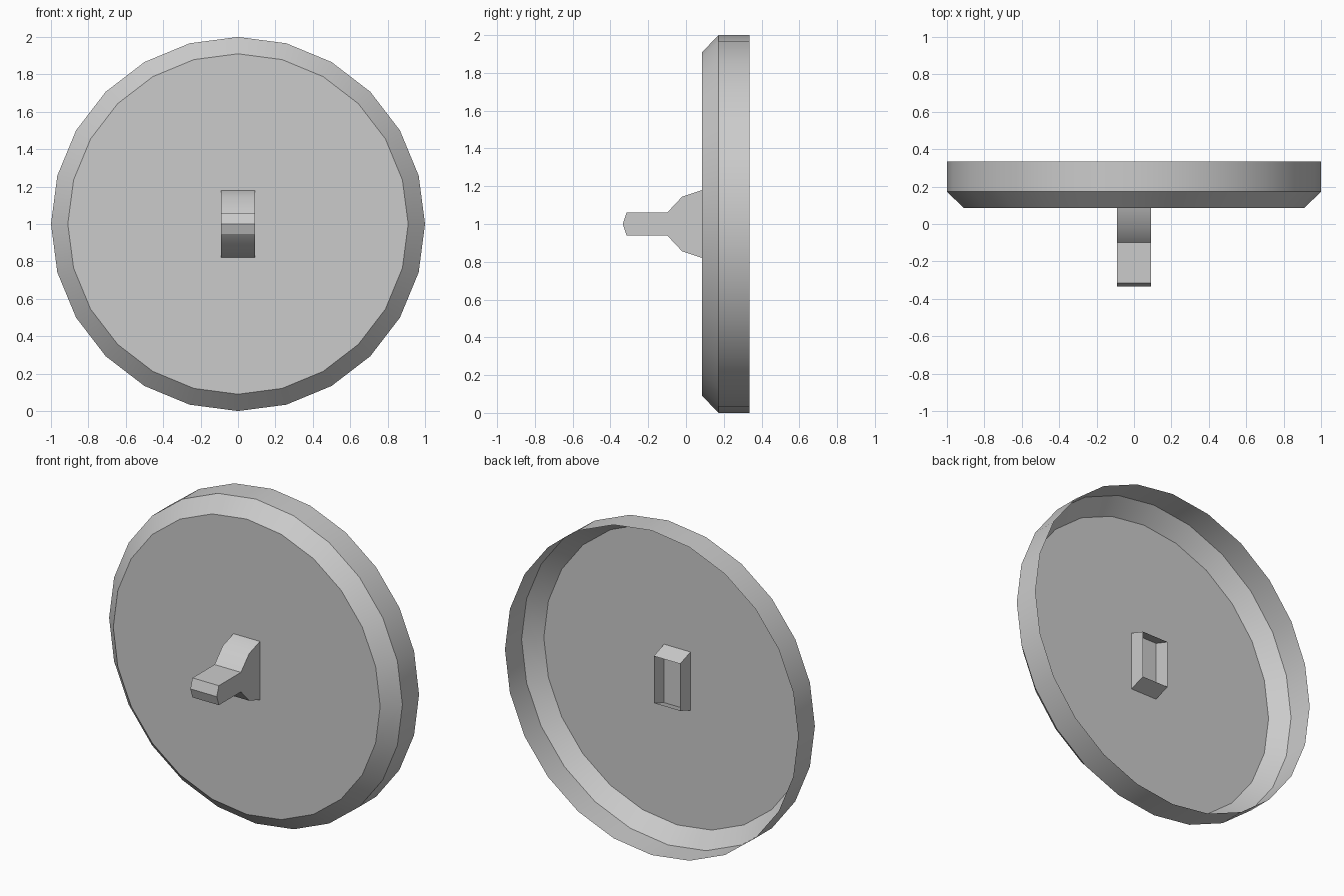
import bpy, bmesh, math

cube = bpy.data.objects.get("Cube")
if cube:
    bpy.data.objects.remove(cube, do_unlink=True)

grey = bpy.data.materials.new("plain grey")
grey.use_nodes = True
grey.diffuse_color = (0.6, 0.6, 0.6, 1)
grey.node_tree.nodes["Principled BSDF"].inputs["Base Color"].default_value = (0.6, 0.6, 0.6, 1)

MID = 1.0      # height of the centre axis
FACE_Y = 0.085  # plane of the dish face


def loft(name, rings, cap_first):
    """Skin a list of equal closed rings; optionally cap the first one."""
    bm = bmesh.new()
    loops = [[bm.verts.new(p) for p in ring] for ring in rings]
    n = len(loops[0])
    if cap_first:
        bm.faces.new(loops[0])
    for a, b in zip(loops, loops[1:]):
        for i in range(n):
            j = (i + 1) % n
            bm.faces.new((a[i], a[j], b[j], b[i]))
    bm.normal_update()
    mesh = bpy.data.meshes.new(name)
    bm.to_mesh(mesh)
    bm.free()
    mesh.materials.append(grey)
    obj = bpy.data.objects.new(name, mesh)
    bpy.context.collection.objects.link(obj)
    bpy.ops.object.select_all(action='DESELECT')
    obj.select_set(True)
    bpy.context.view_layer.objects.active = obj
    bpy.ops.object.shade_smooth_by_angle(angle=math.radians(30))
    return obj


def circle(r, y, n=24):
    return [(r * math.sin(math.tau * i / n), y, MID - r * math.cos(math.tau * i / n))
            for i in range(n)]


def rectangle(y, half_z, half_x=0.09):
    return [(x * half_x, y, MID + z * half_z)
            for x, z in ((-1, -1), (1, -1), (1, 1), (-1, 1))]


# Thin dish: flat face, bevelled edge and straight rim, open at the back
loft("dish", [circle(0.91, FACE_Y), circle(1.0, 0.173), circle(1.0, 0.335)], True)

# Front lever: flared base narrowing to a flat tongue with a pointed tip
bm = bmesh.new()
upper = [(FACE_Y, 0.18), (-0.02, 0.145), (-0.10, 0.06), (-0.315, 0.06), (-0.335, 0)]
outline = upper + [(y, -z) for y, z in reversed(upper[:-1])]
left, right = [[bm.verts.new((x, y, MID + z)) for y, z in outline] for x in (-0.09, 0.09)]
bm.faces.new(left)
bm.faces.new(right[::-1])
for i in range(len(outline) - 1):
    bm.faces.new((left[i + 1], left[i], right[i], right[i + 1]))
bmesh.ops.recalc_face_normals(bm, faces=bm.faces[:])
mesh = bpy.data.meshes.new("lever")
bm.to_mesh(mesh)
bm.free()
mesh.materials.append(grey)
lever = bpy.data.objects.new("lever", mesh)
bpy.context.collection.objects.link(lever)
bpy.ops.object.select_all(action='DESELECT')
lever.select_set(True)
bpy.context.view_layer.objects.active = lever
bpy.ops.object.shade_smooth_by_angle(angle=math.radians(30))

# Back socket: short tapered tube with an open end
loft("back_socket", [rectangle(FACE_Y, 0.18), rectangle(0.185, 0.145)], False)
